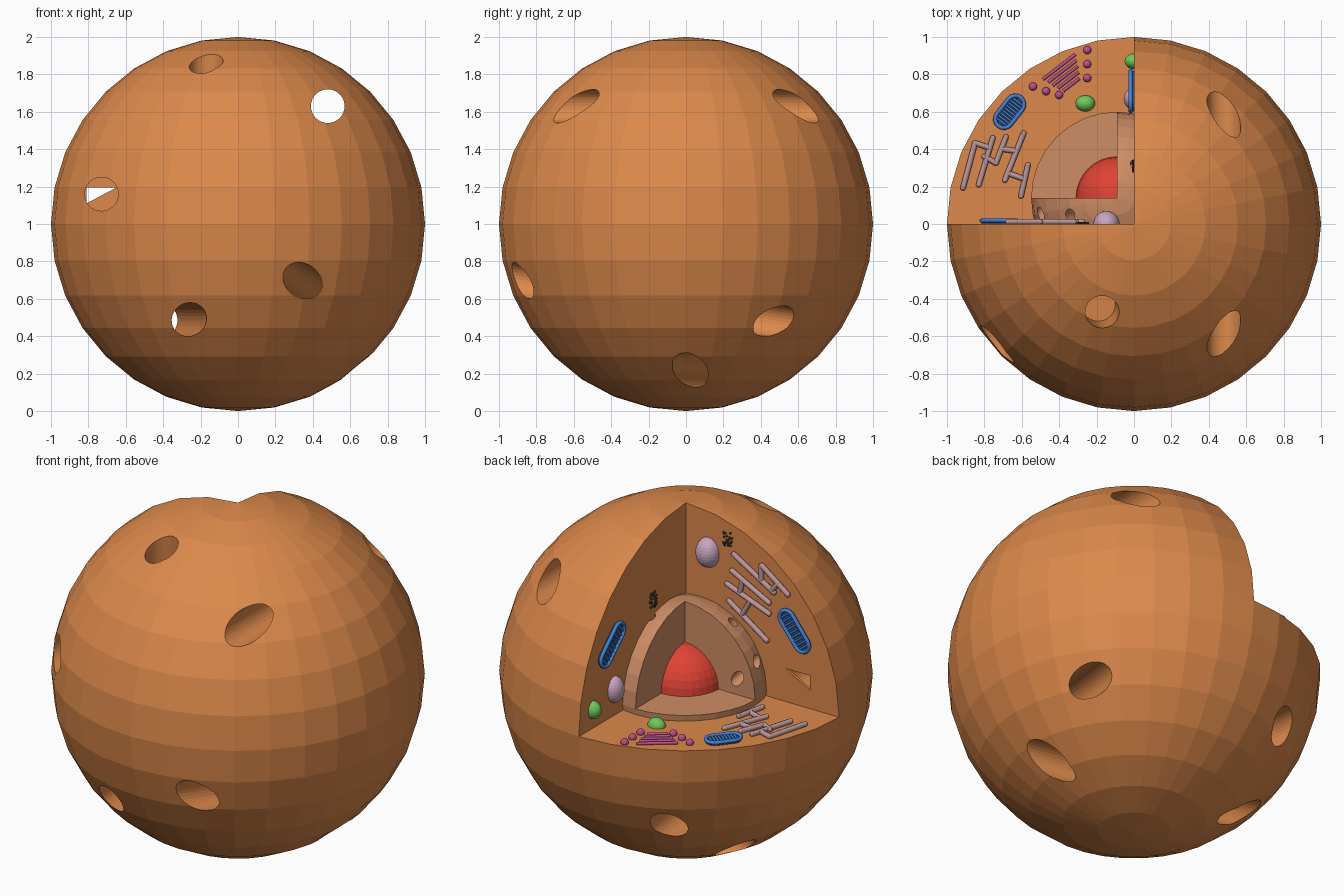
import bpy, bmesh, math, random
from mathutils import Vector, Matrix

if "Cube" in bpy.data.objects:
    bpy.data.objects.remove(bpy.data.objects["Cube"])

random.seed(4)
C = bpy.context.scene.collection


def mat(name, rgb):
    m = bpy.data.materials.new(name)
    m.diffuse_color = (*rgb, 1)
    m.use_nodes = True
    m.node_tree.nodes["Principled BSDF"].inputs["Base Color"].default_value = m.diffuse_color
    return m


ORANGE = mat("cytoplasm", (.72, .25, .07))
TAN = mat("nucleus_shell", (.62, .27, .13))
RED = mat("core_red", (.75, .055, .035))
BLUE = mat("blue", (.06, .22, .65))
NAVY = mat("dark_blue", (.03, .08, .22))
PINK = mat("membrane_pink", (.50, .31, .33))
LILAC = mat("lilac", (.58, .38, .52))
MAGENTA = mat("magenta", (.50, .08, .26))
GREEN = mat("green", (.16, .58, .10))
DARK = mat("dark_grey", (.06, .05, .05))


def add(name, bm, material=None):
    me = bpy.data.meshes.new(name)
    bmesh.ops.recalc_face_normals(bm, faces=bm.faces[:])
    bm.to_mesh(me)
    bm.free()
    ob = bpy.data.objects.new(name, me)
    C.objects.link(ob)
    if material:
        me.materials.append(material)
    return ob


def ball(name, pos, radii, material, seg=32, rings=16):
    bm = bmesh.new()
    bmesh.ops.create_uvsphere(bm, u_segments=seg, v_segments=rings, radius=1,
                              matrix=Matrix.Translation(pos) @ Matrix.Diagonal((*radii, 1)))
    return add(name, bm, material)


def octant(origin):
    # box covering x<ox, y>oy, z>oz
    bm = bmesh.new()
    c = Vector(origin) + Vector((-1, 1, 1))
    bmesh.ops.create_cube(bm, size=2, matrix=Matrix.Translation(c))
    return add("cutter", bm)


def rod_cutter(a, b, r, ext_a=.3, ext_b=0, seg=32):
    a, b = Vector(a), Vector(b)
    d = (b - a).normalized()
    a, b = a - d * ext_a, b + d * ext_b
    bm = bmesh.new()
    rot = d.to_track_quat('Z', 'Y').to_matrix().to_4x4()
    bmesh.ops.create_cone(bm, cap_ends=True, segments=seg, radius1=r, radius2=r,
                          depth=(b - a).length, matrix=Matrix.Translation((a + b) / 2) @ rot)
    return add("cutter", bm)


def bake(ob):
    dg = bpy.context.evaluated_depsgraph_get()
    return bpy.data.meshes.new_from_object(ob.evaluated_get(dg))


def carve(ob, cutters):
    for c in cutters:
        m = ob.modifiers.new("cut", 'BOOLEAN')
        m.operation, m.solver, m.object = 'DIFFERENCE', 'EXACT', c
        c.hide_render = True
    me = bake(ob)
    ob.modifiers.clear()
    ob.data = me
    for c in cutters:
        bpy.data.objects.remove(c)


# cell body with open octant and round tunnels
cell = ball("cell_body", (0, 0, 1), (1, 1, 1), ORANGE)
R = .09
tri = bmesh.new()
f = tri.faces.new([tri.verts.new(p) for p in ((-.65, -.1, 1.195), (-.81, -.1, 1.195), (-.81, -.1, 1.11))])
ext = bmesh.ops.extrude_face_region(tri, geom=[f])["geom"]
bmesh.ops.translate(tri, vec=(0, .2, 0), verts=[v for v in ext if isinstance(v, bmesh.types.BMVert)])
carve(cell, [
    octant((0, 0, 1)),
    rod_cutter((.48, -.6, 1.63), (.48, .6, 1.63), R, .4, .4),
    rod_cutter((-.26, -.82, .49), (-.41, .75, .49), R, .3, .3),
    rod_cutter((.34, -.89, .70), (.70, .48, .48), R, .3, .4),
    rod_cutter((.62, .02, .22), (-.53, .28, .20), R, .4, .4),
    rod_cutter((-.17, -.47, 1.86), (-.19, -.43, 1.40), R),
    rod_cutter((-.73, -.66, 1.16), (-.73, -.015, 1.16), R),
    add("cutter", tri)])

# nucleus shell, opened from its own centre, with pores
N = Vector((-.09, .14, 1.035))
nucleus = ball("nucleus", N, (.46, .46, .46), TAN)
carve(nucleus, [
    octant(N),
    rod_cutter((-.50, .05, 1.22), (-.42, .16, 1.11), .033, .1, .05, 16),
    rod_cutter((-.344, .05, 1.41), (-.29, .06, 1.31), .03, .1, 0, 16),
    rod_cutter((.01, .32, 1.45), (-.01, .29, 1.35), .03, .1, 0, 16)])
ball("nucleus_core", N, (.22, .22, .22), RED)


# the three cut faces: u, v in the face, h out of it
def on(face, u, v, h=0):
    return {"floor": (u, v, 1 + h), "right": (u, h, 1 + v), "left": (-h, u, 1 + v)}[face]


def tubes(name, paths, r, material, closed=False):
    cu = bpy.data.curves.new(name, 'CURVE')
    cu.dimensions, cu.bevel_depth, cu.bevel_resolution = '3D', r, 2
    cu.use_fill_caps = True
    for path in paths:
        s = cu.splines.new('POLY')
        s.points.add(len(path) - 1)
        for p, q in zip(s.points, path):
            p.co = (*q, 1)
        s.use_cyclic_u = closed
    tmp = bpy.data.objects.new("tmp", cu)
    C.objects.link(tmp)
    me = bake(tmp)
    bpy.data.objects.remove(tmp)
    me.materials.clear()
    me.materials.append(material)
    ob = bpy.data.objects.new(name, me)
    C.objects.link(ob)
    return ob


# mitochondria: dark capsule slab, blue rim and cross ridges
def mitochondrion(face, u, v, ang, length, width):
    ca, sa = math.cos(ang), math.sin(ang)

    def pt(a, b, h):
        return on(face, u + a * ca - b * sa, v + a * sa + b * ca, h)
    r = width / 2 - .008
    half = length / 2 - width / 2
    loop = []
    for side, start in ((1, -90), (-1, 90)):
        for i in range(9):
            t = math.radians(start + i * 22.5)
            loop.append((side * half + r * math.cos(t), r * math.sin(t)))
    tubes(face + "_mitochondrion_rim", [[pt(a, b, .018) for a, b in loop]], .011, BLUE, True)
    bm = bmesh.new()
    lo = [bm.verts.new(pt(a, b, -.01)) for a, b in loop]
    hi = [bm.verts.new(pt(a, b, .014)) for a, b in loop]
    bm.faces.new(lo)
    bm.faces.new(hi)
    for i in range(len(lo)):
        j = (i + 1) % len(lo)
        bm.faces.new((lo[i], lo[j], hi[j], hi[i]))
    add(face + "_mitochondrion_base", bm, NAVY)
    n = 9
    fold = []
    for i in range(n):
        a = -half - r * .4 + (2 * half + r * .8) * i / (n - 1)
        fold.append([pt(a, -r * .75, .016), pt(a, r * .75, .016)])
    tubes(face + "_mitochondrion_folds", fold, .006, BLUE)


mitochondrion("floor", -.665, .60, math.radians(52), .21, .11)
mitochondrion("right", -.72, .44, math.radians(52), .27, .11)
mitochondrion("left", .71, .437, math.radians(137), .28, .11)


# folded membranes: parallel strokes joined by short bridges
def membrane(face, strokes):
    paths = [[on(face, a, b, .012), on(face, c, d, .012)] for a, b, c, d in strokes]
    tubes(face + "_membrane", paths, .015, PINK)
    for k, p in enumerate(q for path in paths for q in path):
        ball(f"{face}_membrane_end_{k}", p, (.015,) * 3, PINK, 10, 6)


membrane("floor", [(-.914, .193, -.85, .433), (-.83, .21, -.755, .46), (-.738, .326, -.684, .465),
                   (-.69, .235, -.59, .485), (-.604, .15, -.567, .315), (-.85, .433, -.78, .41),
                   (-.80, .36, -.738, .326), (-.70, .40, -.63, .39), (-.67, .27, -.585, .24)])
membrane("right", [(-.321, .785, -.583, .63), (-.308, .686, -.55, .561), (-.275, .60, -.55, .496),
                   (-.288, .503, -.537, .334), (-.504, .768, -.674, .642), (-.50, .765, -.50, .685),
                   (-.61, .69, -.57, .64), (-.38, .65, -.36, .57), (-.43, .54, -.38, .45)])

# stacked rods with droplets around them on the floor
rods = []
d = Vector((.79, .61))
for i, ln in enumerate((.22, .19, .17, .14, .11)):
    c = Vector((-.40, .84)).lerp(Vector((-.335, .745)), i / 4)
    a, b = c - d * ln / 2, c + d * ln / 2
    rods.append([on("floor", *a, .008), on("floor", *b, .008)])
tubes("stack_rods", rods, .009, MAGENTA)
for k, (u, v) in enumerate(((-.25, .93), (-.25, .855), (-.25, .78), (-.54, .735), (-.47, .71), (-.40, .69))):
    ball(f"droplet_{k}", on("floor", u, v, .008), (.022,) * 3, MAGENTA, 16, 8)

# round bodies half sunk in the faces
ball("floor_green_body", on("floor", -.26, .645), (.052, .043, .045), GREEN)
ball("left_green_body", on("left", .87, .11), (.05, .042, .052), GREEN)
ball("left_lilac_body", on("left", .67, .155), (.055, .06, .077), LILAC)
ball("right_lilac_body", on("right", -.147, .748), (.07, .07, .087), LILAC)

# small dark grain clusters on the walls
for face, u, v in (("right", -.275, .86), ("left", .31, .545)):
    bm = bmesh.new()
    for i in range(30):
        p = on(face, u + random.uniform(-.03, .03), v + random.uniform(-.045, .045), .004)
        bmesh.ops.create_icosphere(bm, subdivisions=1, radius=.007, matrix=Matrix.Translation(p))
    add(face + "_grains", bm, DARK)
